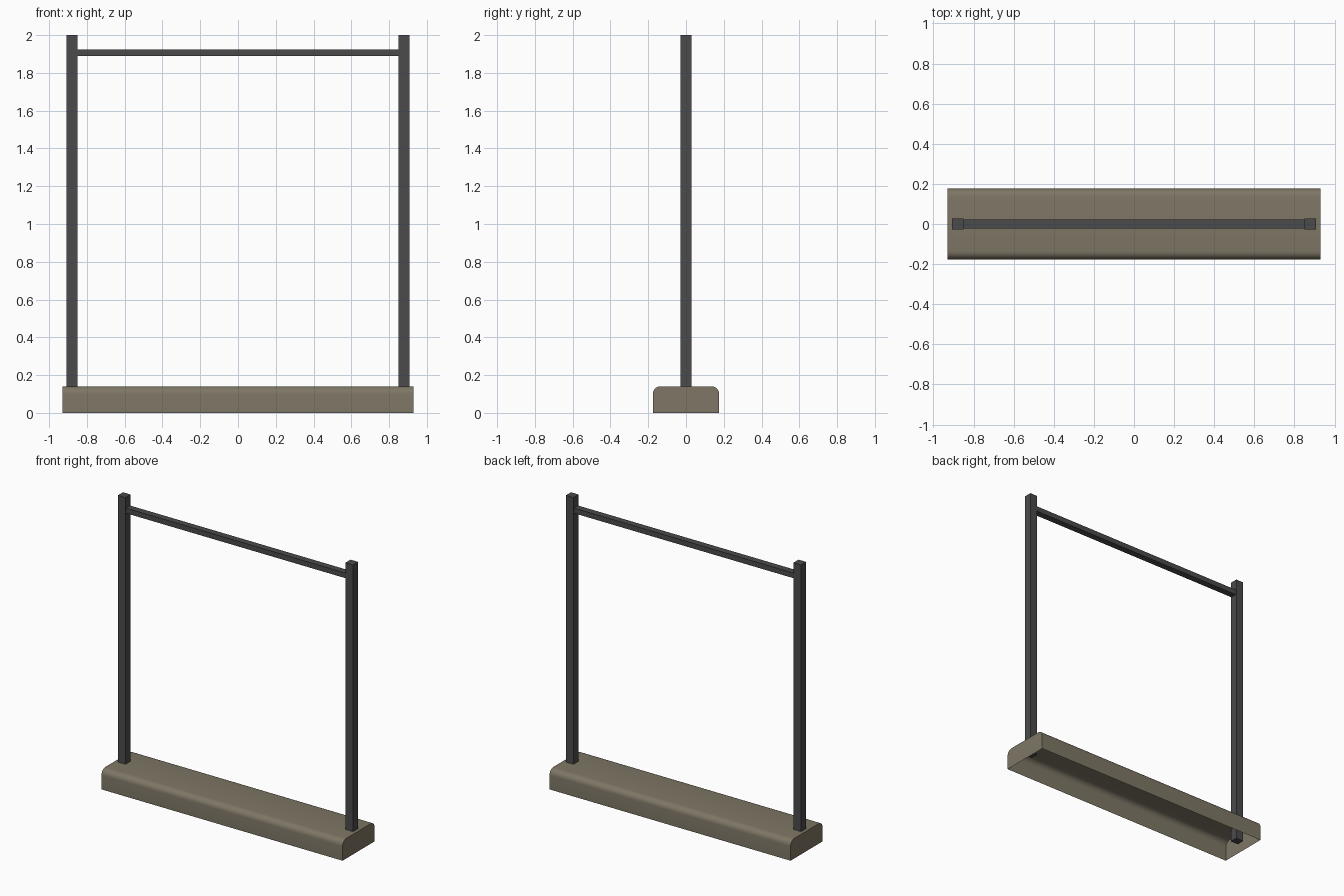
import bpy, bmesh, math

if "Cube" in bpy.data.objects:
    bpy.data.objects.remove(bpy.data.objects["Cube"])


def material(name, rgb):
    m = bpy.data.materials.new(name)
    m.diffuse_color = (*rgb, 1.0)
    m.use_nodes = True
    m.node_tree.nodes["Principled BSDF"].inputs["Base Color"].default_value = m.diffuse_color
    return m


stone = material("warm grey stone", (0.21, 0.183, 0.132))
metal = material("dark grey metal", (0.07, 0.07, 0.073))


def add_object(name, bm, mat):
    bmesh.ops.recalc_face_normals(bm, faces=bm.faces)
    mesh = bpy.data.meshes.new(name)
    bm.to_mesh(mesh)
    bm.free()
    mesh.materials.append(mat)
    ob = bpy.data.objects.new(name, mesh)
    bpy.context.collection.objects.link(ob)
    return ob


def box(name, lo, hi, mat):
    bm = bmesh.new()
    bmesh.ops.create_cube(bm, size=1.0)
    for v in bm.verts:
        for i in range(3):
            v.co[i] = (lo[i] + hi[i]) / 2 + v.co[i] * (hi[i] - lo[i])
    return add_object(name, bm, mat)


# Base: shell with rounded long top edges, open underneath
half_len, half_dep, height, r, steps = 0.93, 0.176, 0.14, 0.04, 6
arc = [(half_dep - r + r * math.cos(a), height - r + r * math.sin(a))
       for a in (math.pi / 2 * i / steps for i in range(steps + 1))]
profile = [(half_dep, 0)] + arc + [(-y, z) for y, z in reversed(arc)] + [(-half_dep, 0)]
bm = bmesh.new()
ends = [[bm.verts.new((x, y, z)) for y, z in profile] for x in (-half_len, half_len)]
for i in range(len(profile) - 1):
    bm.faces.new((ends[0][i], ends[0][i + 1], ends[1][i + 1], ends[1][i]))
for loop in ends:
    bm.faces.new(loop)
base = add_object("base", bm, stone)
# open shells can recalculate inward: keep the top facing up
top = max(base.data.polygons, key=lambda p: p.center.z)
if top.normal.z < 0:
    base.data.flip_normals()
bpy.context.view_layer.objects.active = base
base.select_set(True)
bpy.ops.object.shade_smooth_by_angle(angle=math.radians(30))

# Posts, reaching down into the base
for side, name in ((-1, "left_post"), (1, "right_post")):
    cx = side * 0.878
    box(name, (cx - 0.029, -0.028, 0.05), (cx + 0.029, 0.028, 2.0), metal)

# Crossbar
box("crossbar", (-0.86, -0.023, 1.889), (0.86, 0.023, 1.925), metal)
